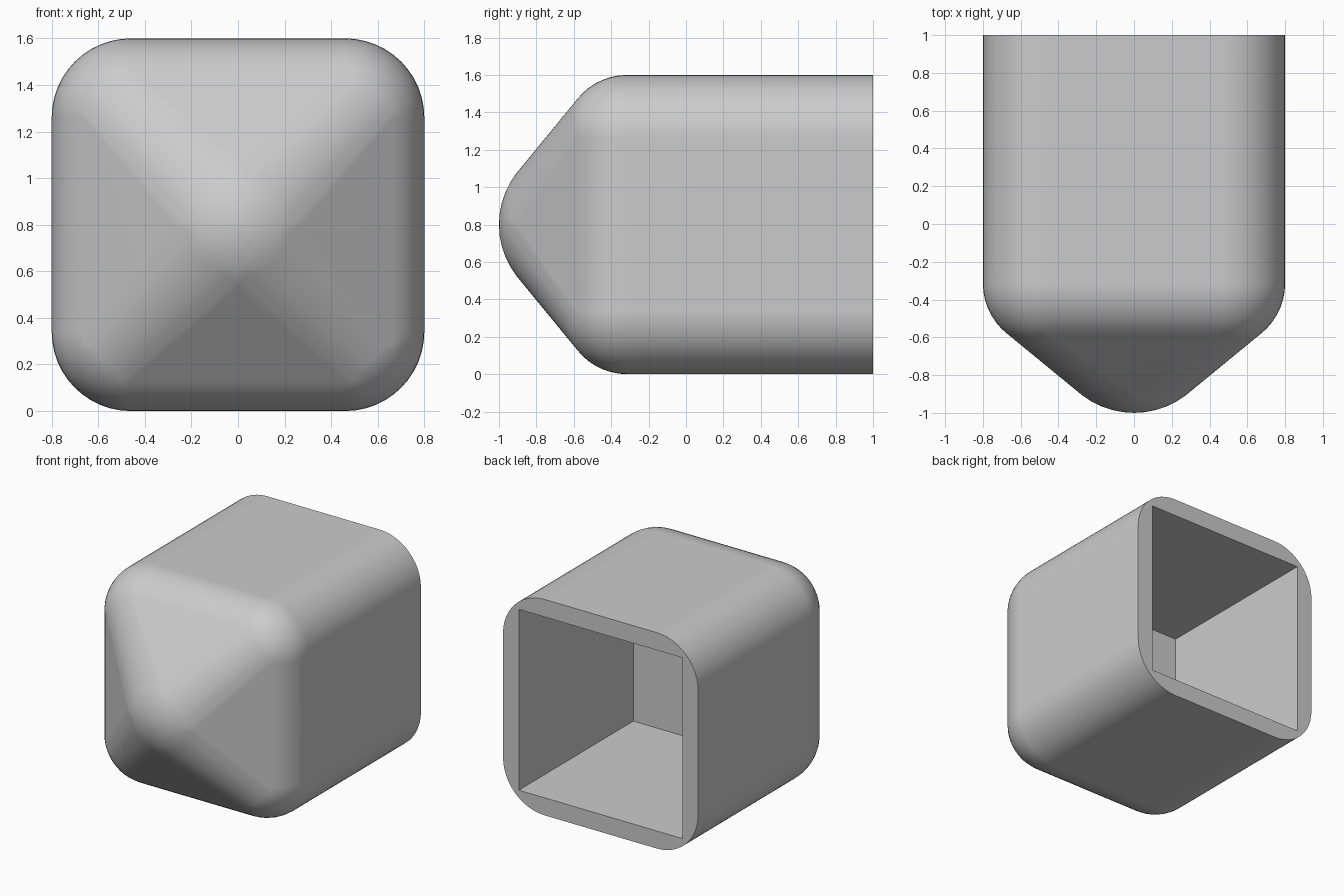
import bpy, bmesh, math
from mathutils import Matrix

old = bpy.data.objects.get("Cube")
if old:
    bpy.data.objects.remove(old, do_unlink=True)

NOSE_RADIUS = 0.45       # rounding of the front tip
RADIUS = 0.34            # rounding of the body edges
CORE = 0.8 - RADIUS      # half width between the rounding centres
SHOULDER = -0.315        # where the body starts to curve into the nose
MID = 0.8                # height of the central axis
CAVITY = 1.34            # side of the cubic hollow
SEGMENTS = 48

grey = bpy.data.materials.new("plain grey")
grey.use_nodes = True
colour = (0.6, 0.6, 0.6, 1)
grey.diffuse_color = colour
grey.node_tree.nodes["Principled BSDF"].inputs["Base Color"].default_value = colour


def make_object(name, bm):
    mesh = bpy.data.meshes.new(name)
    bm.to_mesh(mesh)
    bm.free()
    obj = bpy.data.objects.new(name, mesh)
    bpy.context.collection.objects.link(obj)
    mesh.materials.append(grey)
    return obj


# Outer shell: hull of a nose ball, four shoulder balls and four rear circles
turn = Matrix.Rotation(math.pi / 2, 4, 'X')
bm = bmesh.new()


def add_ball(x, y, z, radius):
    bmesh.ops.create_uvsphere(bm, u_segments=SEGMENTS, v_segments=SEGMENTS // 2,
                              radius=radius, matrix=Matrix.Translation((x, y, z)) @ turn)


add_ball(0, NOSE_RADIUS - 1, MID, NOSE_RADIUS)
for sx in (-1, 1):
    for sz in (-1, 1):
        x, z = sx * CORE, MID + sz * CORE
        add_ball(x, SHOULDER, z, RADIUS)
        bmesh.ops.create_circle(bm, segments=SEGMENTS, radius=RADIUS,
                                matrix=Matrix.Translation((x, 1, z)) @ turn)

# Keep only the points that lie on the hull
points = [v.co.copy() for v in bm.verts]
bm.free()
bm = bmesh.new()
for p in points:
    bm.verts.new(p)
hull = bmesh.ops.convex_hull(bm, input=bm.verts)
spare = {g for g in hull["geom_interior"] + hull["geom_unused"]
         if isinstance(g, bmesh.types.BMVert)}
bmesh.ops.delete(bm, geom=list(spare), context='VERTS')
bmesh.ops.dissolve_limit(bm, angle_limit=math.radians(0.5),
                         verts=bm.verts, edges=bm.edges)
bmesh.ops.recalc_face_normals(bm, faces=bm.faces)
shell = make_object("hollow_rounded_shell", bm)

# Cubic hollow, open at the back
bm = bmesh.new()
extra = 0.1
bmesh.ops.create_cube(bm, size=1, matrix=Matrix.Translation(
    (0, 1 - CAVITY / 2 + extra / 2, MID)) @ Matrix.Diagonal(
    (CAVITY, CAVITY + extra, CAVITY, 1)))
cutter = make_object("cavity_cutter", bm)
cutter.hide_render = True

cut = shell.modifiers.new("cavity", 'BOOLEAN')
cut.operation = 'DIFFERENCE'
cut.solver = 'EXACT'
cut.object = cutter

bpy.ops.object.select_all(action='DESELECT')
shell.select_set(True)
bpy.context.view_layer.objects.active = shell
bpy.ops.object.modifier_apply(modifier=cut.name)
bpy.data.objects.remove(cutter, do_unlink=True)

# Smooth roundings with crisp rim and cavity edges
bpy.ops.object.shade_smooth_by_angle(angle=math.radians(30))
normals = shell.modifiers.new("clean_normals", 'WEIGHTED_NORMAL')
normals.keep_sharp = True
